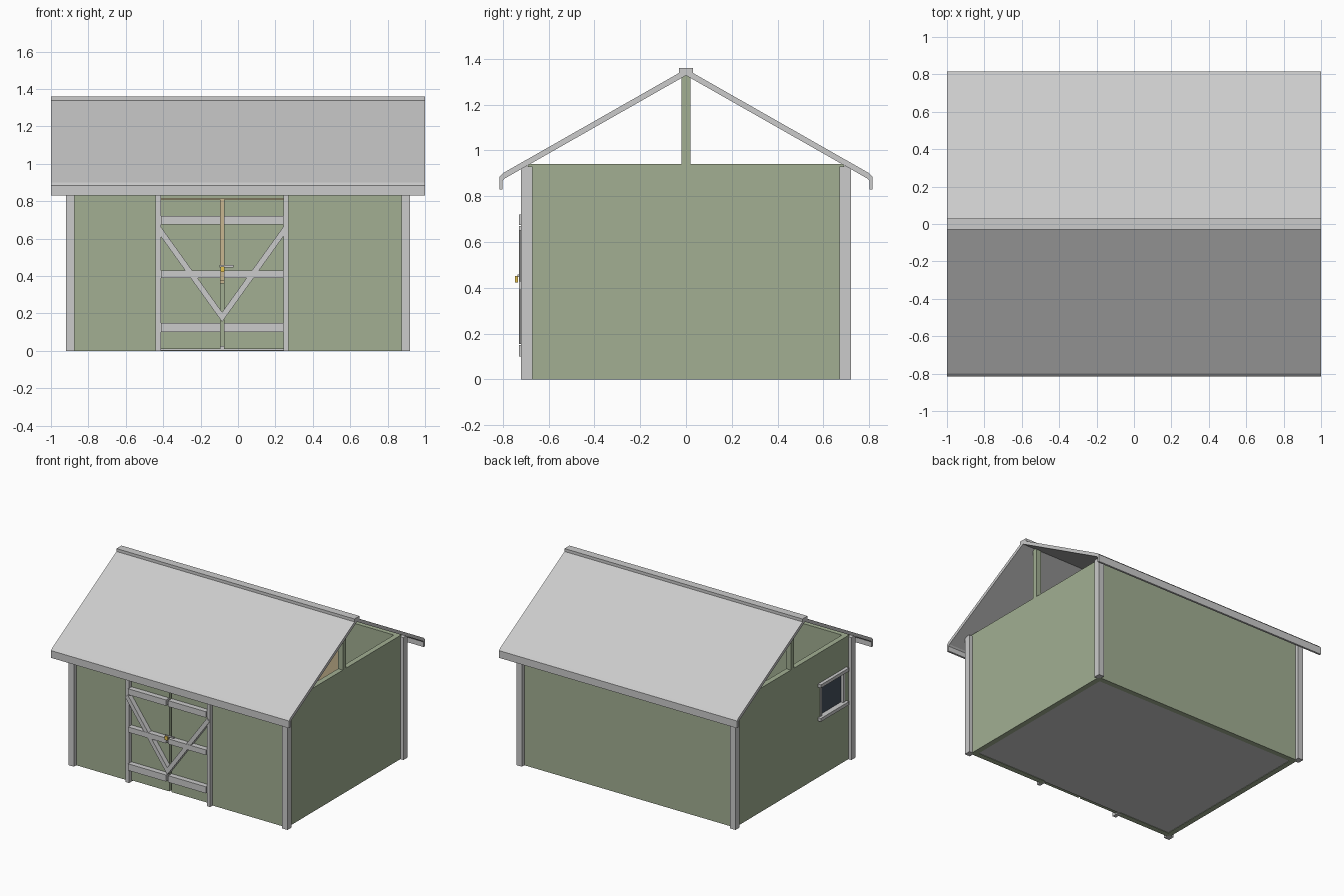
import bpy, bmesh

if "Cube" in bpy.data.objects:
    bpy.data.objects.remove(bpy.data.objects["Cube"])


def material(name, rgb):
    m = bpy.data.materials.new(name)
    m.diffuse_color = (*rgb, 1)
    m.use_nodes = True
    m.node_tree.nodes["Principled BSDF"].inputs["Base Color"].default_value = m.diffuse_color
    return m


GREEN = material("green_paint", (0.36, 0.43, 0.29))
TAN = material("bare_wood", (0.58, 0.47, 0.28))
GOLD = material("brass", (0.80, 0.55, 0.08))
GLASS = material("dark_glass", (0.06, 0.08, 0.11))


def prism(name, profile, axis, lo, hi, mat=None):
    """Extrude a 2D profile along x (profile = y,z) or y (profile = x,z)."""
    bm = bmesh.new()
    place = (lambda a, b: (lo, a, b)) if axis == "x" else (lambda a, b: (a, lo, b))
    face = bm.faces.new([bm.verts.new(place(a, b)) for a, b in profile])
    geom = bmesh.ops.extrude_face_region(bm, geom=[face])["geom"]
    shift = (hi - lo, 0, 0) if axis == "x" else (0, hi - lo, 0)
    bmesh.ops.translate(bm, vec=shift,
                        verts=[g for g in geom if isinstance(g, bmesh.types.BMVert)])
    bmesh.ops.recalc_face_normals(bm, faces=bm.faces[:])
    me = bpy.data.meshes.new(name)
    bm.to_mesh(me)
    bm.free()
    if mat:
        me.materials.append(mat)
    ob = bpy.data.objects.new(name, me)
    bpy.context.collection.objects.link(ob)
    return ob


def box(name, x0, x1, y0, y1, z0, z1, mat=None):
    return prism(name, [(x0, z0), (x1, z0), (x1, z1), (x0, z1)], "y", y0, y1, mat)


# Floor
box("floor", -0.86, 0.86, -0.66, 0.66, 0.003, 0.025)

# Walls, the front one split around the door opening
box("back_wall", -0.89, 0.89, 0.65, 0.69, 0, 0.94, GREEN)
box("right_wall", 0.855, 0.895, -0.68, 0.68, 0, 0.94, GREEN)
left_wall = box("left_wall", -0.895, -0.855, -0.68, 0.68, 0, 0.94, GREEN)
box("front_wall_left", -0.89, -0.425, -0.69, -0.65, 0, 0.94, GREEN)
box("front_wall_right", 0.255, 0.89, -0.69, -0.65, 0, 0.94, GREEN)
box("front_wall_header", -0.425, 0.255, -0.69, -0.65, 0.815, 0.94, GREEN)

# Window: opening, glass, side frames and two ledges
WY0, WY1, WZ0, WZ1 = -0.62, -0.33, 0.45, 0.69
cutter = box("window_cutter", -1.0, -0.8, WY0, WY1, WZ0, WZ1)
cutter.hide_render = True
cutter.display_type = "WIRE"
cut = left_wall.modifiers.new("window_opening", "BOOLEAN")
cut.object = cutter
cut.solver = "EXACT"
box("window_glass", -0.879, -0.871, WY0, WY1, WZ0, WZ1, GLASS)
for label, y in (("front", WY0), ("back", WY1 - 0.015)):
    box(f"window_{label}_frame", -0.90, -0.85, y, y + 0.015, WZ0, WZ1)
for label, z in (("sill", WZ0 - 0.02), ("head", WZ1 - 0.005)):
    box(f"window_{label}", -0.92, -0.85, WY0 - 0.025, WY1 + 0.025, z, z + 0.025)

# Corner posts and gable posts
for sx, side in ((-1, "left"), (1, "right")):
    for sy, end in ((-1, "front"), (1, "back")):
        x0, x1 = sorted((sx * 0.875, sx * 0.92))
        y0, y1 = sorted((sy * 0.67, sy * 0.72))
        box(f"{end}_{side}_corner_post", x0, x1, y0, y1, 0, 0.93)
    x0, x1 = sorted((sx * 0.855, sx * 0.895))
    box(f"{side}_gable_post", x0, x1, -0.02, 0.02, 0.94, 1.335, GREEN)

# Roof sheet with turned-down eaves, and ridge cap
outer = [(0.815, 0.83), (0.815, 0.885), (0.80, 0.90), (0, 1.355)]
inner = [(0, 1.327), (0.79, 0.878), (0.80, 0.868), (0.80, 0.83)]
right_half = outer[:-1]
profile = (right_half + [outer[-1]] + [(-y, z) for y, z in reversed(right_half)]
           + [(-y, z) for y, z in reversed(inner[1:])] + inner)
prism("roof", profile, "x", -1, 1)
prism("ridge_cap", [(-0.03, 1.335), (0, 1.345), (0.03, 1.335), (0.03, 1.36), (-0.03, 1.36)],
      "x", -1, 1)

# Double door: leaves, side trims, rails and V braces
MID = -0.085
for s, side in ((-1, "left"), (1, "right")):
    def span(a, b):
        return sorted((MID + s * a, MID + s * b))
    box(f"{side}_door_leaf", *span(0.009, 0.335), -0.69, -0.66, 0.01, 0.81, GREEN)
    box(f"{side}_door_trim", *span(0.327, 0.355), -0.72, -0.66, 0, 0.93)
    for name, z0, z1 in (("bottom", 0.10, 0.15), ("middle", 0.39, 0.43), ("top", 0.675, 0.72)):
        box(f"{side}_door_{name}_rail", *span(0.009, 0.327), -0.73, -0.69, z0, z1)
    prism(f"{side}_door_brace",
          [(MID + s * a, z) for a, z in
           ((0.355, 0.65), (0.332, 0.67), (0.0, 0.207), (0.0, 0.155))],
          "y", -0.728, -0.69)

# Latch and padlock
box("latch_bar", -0.10, -0.025, -0.736, -0.729, 0.447, 0.459)
box("padlock", -0.093, -0.071, -0.747, -0.734, 0.423, 0.451, GOLD)

# Tool board and shelf on the inside of the back wall
box("tool_board", -0.43, 0.43, 0.63, 0.65, 0.38, 0.86, TAN)
box("tool_shelf", -0.43, 0.43, 0.52, 0.65, 0.36, 0.38, TAN)
